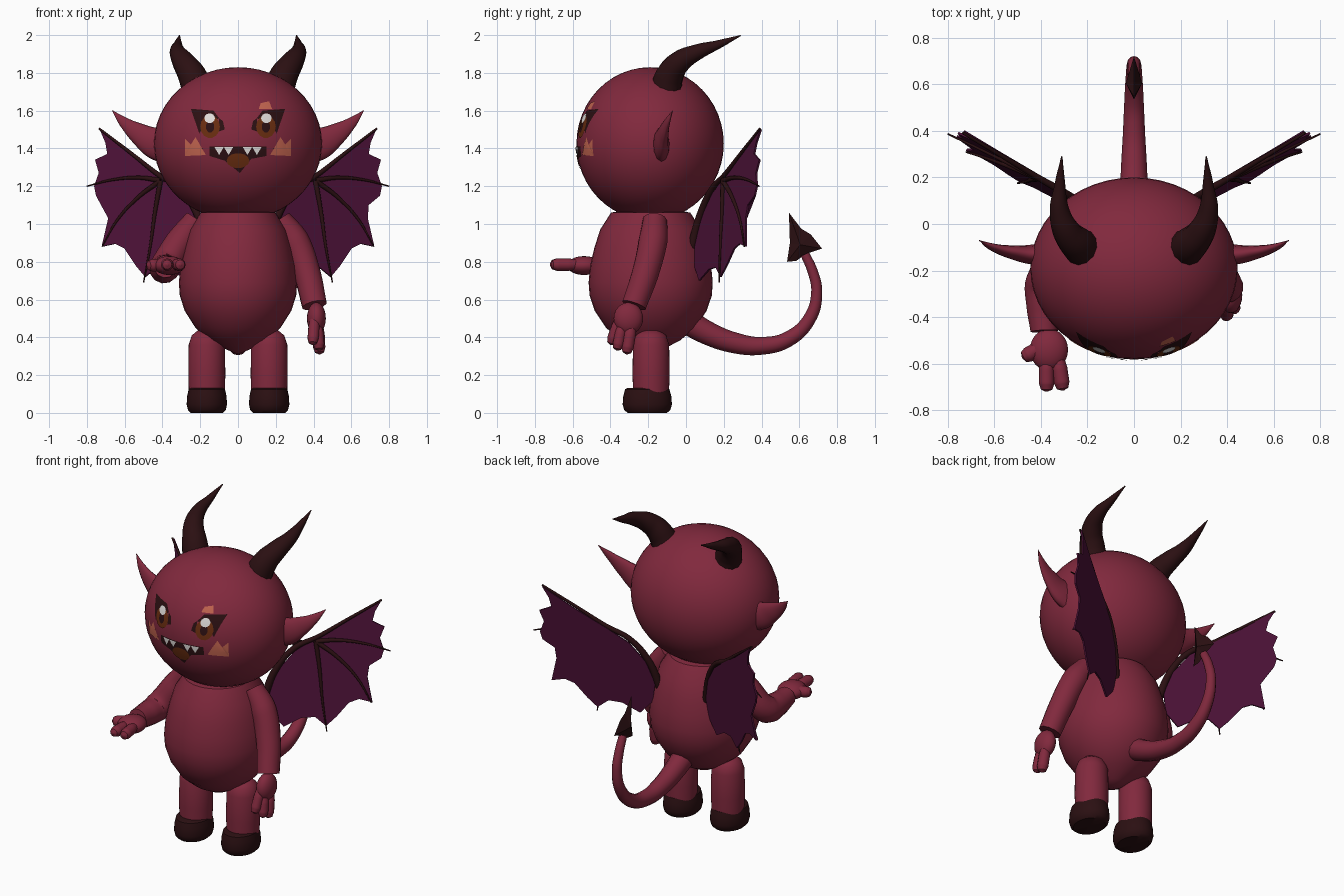
import bpy, bmesh, math
from mathutils import Vector

if "Cube" in bpy.data.objects:
    bpy.data.objects.remove(bpy.data.objects["Cube"], do_unlink=True)


def material(name, r, g, b):
    mat = bpy.data.materials.new(name)
    mat.use_nodes = True
    mat.diffuse_color = (r, g, b, 1)
    shader = mat.node_tree.nodes["Principled BSDF"]
    shader.inputs["Base Color"].default_value = (r, g, b, 1)
    shader.inputs["Roughness"].default_value = 0.8
    return mat


SKIN = material("crimson skin", .22, .022, .047)
DARK = material("dark horn", .024, .005, .006)
PURPLE = material("purple membrane", .075, .006, .04)
SALMON = material("salmon blush", .55, .13, .08)
BROWN = material("amber brown", .14, .026, .005)
WHITE = material("white", .75, .72, .7)


def smooth(obj, angle=40):
    bpy.ops.object.select_all(action="DESELECT")
    obj.select_set(True)
    bpy.context.view_layer.objects.active = obj
    bpy.ops.object.shade_smooth_by_angle(angle=math.radians(angle))


def finish(bm, name, mat, smoothed=True):
    bmesh.ops.recalc_face_normals(bm, faces=bm.faces)
    mesh = bpy.data.meshes.new(name)
    bm.to_mesh(mesh)
    bm.free()
    mesh.materials.append(mat)
    obj = bpy.data.objects.new(name, mesh)
    bpy.context.collection.objects.link(obj)
    if smoothed:
        smooth(obj)
    return obj


def ellipsoid(name, center, size, mat, segments=24):
    bm = bmesh.new()
    bmesh.ops.create_uvsphere(bm, u_segments=segments, v_segments=segments // 2, radius=1)
    bmesh.ops.scale(bm, vec=size, verts=bm.verts)
    bmesh.ops.translate(bm, vec=center, verts=bm.verts)
    return finish(bm, name, mat)


def lathe(name, profile, center, depth, mat):
    """Spin a (radius, height) profile, then stretch it along y."""
    bm = bmesh.new()
    verts = [bm.verts.new((r, 0, z)) for r, z in profile]
    edges = [bm.edges.new(pair) for pair in zip(verts, verts[1:])]
    bmesh.ops.spin(bm, geom=verts + edges, axis=(0, 0, 1), cent=(0, 0, 0),
                   angle=math.tau, steps=36)
    bmesh.ops.remove_doubles(bm, verts=bm.verts, dist=.0005)
    bmesh.ops.scale(bm, vec=(1, depth, 1), verts=bm.verts)
    bmesh.ops.translate(bm, vec=center, verts=bm.verts)
    return finish(bm, name, mat)


def tube(name, points, radii, mat, location=(0, 0, 0), scale=(1, 1, 1)):
    """Tapered round tube through the points, turned into a mesh."""
    curve = bpy.data.curves.new(name, "CURVE")
    curve.dimensions = "3D"
    curve.bevel_depth = 1
    curve.bevel_resolution = 4
    curve.resolution_u = 8
    curve.use_fill_caps = True
    spline = curve.splines.new("BEZIER")
    spline.bezier_points.add(len(points) - 1)
    for knot, co, radius in zip(spline.bezier_points, points, radii):
        knot.co = co
        knot.radius = radius
        knot.handle_left_type = knot.handle_right_type = "AUTO"
    curve.materials.append(mat)
    obj = bpy.data.objects.new(name, curve)
    obj.location, obj.scale = location, scale
    bpy.context.collection.objects.link(obj)
    bpy.ops.object.select_all(action="DESELECT")
    obj.select_set(True)
    bpy.context.view_layer.objects.active = obj
    bpy.ops.object.convert(target="MESH")
    smooth(bpy.context.object)
    return bpy.context.object


def finger(name, start, end, radius):
    a, b = Vector(start), Vector(end)
    steps = (0, .3, .75, .93, 1)
    sizes = (.8, 1, 1, .75, .15)
    tube(name, [a.lerp(b, t) for t in steps], [radius * s for s in sizes], SKIN)


# Head and body
HEAD, HEAD_SIZE = Vector((0, -.19, 1.425)), Vector((.445, .39, .405))
ellipsoid("head", HEAD, HEAD_SIZE, SKIN, 48)
lathe("body", [(0, .31), (.06, .335), (.15, .385), (.225, .45), (.282, .54), (.308, .62),
               (.313, .69), (.305, .78), (.285, .87), (.255, .97), (.2, 1.06), (0, 1.1)],
      (0, -.187, 0), 1.05, SKIN)

# Paired parts: legs, feet, horns, ears
for side, s in (("left", 1), ("right", -1)):
    lathe(side + "_leg", [(.095, .1), (.098, .2), (.096, .36), (.08, .41), (.05, .435), (0, .44)],
          (s * .165, -.185, 0), 1, SKIN)
    lathe(side + "_foot", [(0, 0), (.085, 0), (.1, .015), (.107, .045), (.104, .09), (.096, .125),
                           (.085, .132), (0, .132)], (s * .165, -.205, 0), 1.22, DARK)
    tube(side + "_horn", [(s * .21, -.11, 1.7), (s * .245, -.085, 1.79), (s * .29, -.03, 1.86),
                          (s * .32, .06, 1.91), (s * .318, .17, 1.95), (s * .31, .29, 1.998)],
         (.085, .075, .06, .042, .023, .003), DARK)
    tube(side + "_ear", [(s * .36, 0, 1.41), (s * .44, 0, 1.43), (s * .52, .02, 1.475),
                         (s * .6, .06, 1.535), (s * .665, .12, 1.6)],
         (.1, .085, .058, .03, .002), SKIN, (0, -.13, 0), (1, .5, 1))

# Lowered left arm and hand
tube("left_arm", [(.22, -.165, 1.02), (.3, -.175, .91), (.365, -.215, .74), (.405, -.275, .57)],
     (.065, .078, .073, .067), SKIN)
ellipsoid("left_palm", (.415, -.305, .5), (.05, .078, .085), SKIN)
finger("left_thumb", (.405, -.35, .5), (.395, -.4, .36), .03)
finger("left_front_finger", (.42, -.34, .46), (.43, -.365, .33), .03)
finger("left_back_finger", (.425, -.29, .46), (.432, -.315, .31), .033)

# Raised right arm and open hand
tube("right_arm", [(-.22, -.165, 1.02), (-.31, -.18, .9), (-.385, -.25, .775),
                   (-.39, -.35, .765), (-.385, -.46, .775)],
     (.065, .078, .082, .073, .06), SKIN)
ellipsoid("right_palm", (-.365, -.54, .78), (.082, .09, .05), SKIN)
finger("right_thumb", (-.38, -.52, .785), (-.48, -.575, .78), .033)
finger("right_outer_finger", (-.375, -.58, .785), (-.375, -.72, .785), .033)
finger("right_inner_finger", (-.325, -.58, .785), (-.305, -.715, .785), .033)


# Wings: a scalloped membrane with bones on its front
def wing_point(s, x, z, forward=0):
    return Vector((s * x, .15 + .5 * (x - .33) + .12 * (z - 1.1) - forward, z))


OUTLINE = [(.18, .9), (.22, 1.04), (.3, 1.16), (.41, 1.25), (.56, 1.36), (.73, 1.5),
           (.7, 1.43), (.69, 1.37), (.755, 1.34), (.735, 1.27), (.76, 1.2), (.75, 1.15),
           (.69, 1.1), (.685, 1.03), (.72, .88), (.65, .895), (.6, .87), (.54, .78), (.49, .72),
           (.43, .77), (.36, .76), (.27, .7), (.2, .78)]
BONES = {
    "arm": [(.16, .86), (.21, 1.04), (.3, 1.18), (.42, 1.26), (.56, 1.37), (.735, 1.505)],
    "upper": [(.41, 1.23), (.52, 1.245), (.66, 1.235), (.8, 1.2)],
    "middle": [(.41, 1.23), (.53, 1.14), (.64, 1.02), (.72, .88)],
    "lower": [(.41, 1.23), (.44, 1.06), (.465, .88), (.5, .69)],
}
for side, s in (("left", 1), ("right", -1)):
    bm = bmesh.new()
    bm.faces.new([bm.verts.new(wing_point(s, x, z)) for x, z in OUTLINE])
    bmesh.ops.triangulate(bm, faces=bm.faces)
    membrane = finish(bm, side + "_wing_membrane", PURPLE, False)
    solid = membrane.modifiers.new("thickness", "SOLIDIFY")
    solid.thickness, solid.offset = .01, 0
    for bone, path in BONES.items():
        thick = .024 if bone == "arm" else .014
        radii = [thick * (1 - .75 * i / (len(path) - 1)) for i in range(len(path))]
        tube(f"{side}_wing_{bone}_bone", [wing_point(s, x, z, .01) for x, z in path], radii, DARK)

# Tail with a spade tip
tube("tail", [(0, -.02, .5), (0, .12, .42), (0, .26, .37), (0, .4, .355), (0, .54, .39),
              (0, .655, .5), (0, .692, .64), (0, .67, .75), (0, .63, .84)],
     (.07, .062, .055, .047, .041, .034, .029, .027, .024), SKIN)
bm = bmesh.new()
rim = [bm.verts.new((0, y, z)) for y, z in
       [(.545, 1.06), (.61, .975), (.66, .945), (.72, .87), (.63, .84), (.585, .805), (.535, .8), (.55, .9)]]
for x in (.035, -.035):
    ridge = bm.verts.new((x, .605, .89))
    for a, b in zip(rim, rim[1:] + rim[:1]):
        bm.faces.new((a, b, ridge))
finish(bm, "tail_tip", DARK, False)


# Painted face: thin patches laid on the head
def patch(name, outline, mat, layer=1):
    bm = bmesh.new()
    bm.faces.new([bm.verts.new((x, 0, z)) for x, z in outline])
    bmesh.ops.triangulate(bm, faces=bm.faces)
    bmesh.ops.subdivide_edges(bm, edges=bm.edges, cuts=3, use_grid_fill=True)
    for v in bm.verts:
        u, w = v.co.x / HEAD_SIZE.x, (v.co.z - HEAD.z) / HEAD_SIZE.z
        v.co.y = HEAD.y - HEAD_SIZE.y * math.sqrt(1 - u * u - w * w) - .0022 * layer
    finish(bm, name, mat)


def oval(x, z, rx, rz, count=14):
    turns = [math.tau * i / count for i in range(count)]
    return [(x + rx * math.cos(t), z + rz * math.sin(t)) for t in turns]


for side, s in (("left", 1), ("right", -1)):
    patch(side + "_lash", [(s * x, z) for x, z in
          [(.1, 1.56), (.13, 1.6), (.25, 1.61), (.215, 1.56), (.205, 1.48), (.17, 1.53)]], DARK)
    patch(side + "_iris", oval(s * .148, 1.515, .052, .06), BROWN, 2)
    patch(side + "_pupil", oval(s * .148, 1.515, .022, .032), DARK, 3)
    patch(side + "_glint", oval(s * .15, 1.56, .028, .026), WHITE, 4)
    patch(side + "_inner_lash", [(s * x, z) for x, z in
          [(.07, 1.5), (.1, 1.49), (.1, 1.56), (.08, 1.545)]], DARK)
    patch(side + "_cheek", [(s * x, z) for x, z in
          [(.17, 1.365), (.28, 1.36), (.28, 1.45), (.25, 1.42), (.225, 1.46), (.19, 1.4)]], SALMON)
patch("brow_mark", [(.11, 1.61), (.18, 1.61), (.165, 1.65), (.12, 1.64)], SALMON)
patch("mouth", [(-.15, 1.41), (.15, 1.41), (.15, 1.36), (.07, 1.345), (.01, 1.27),
                (-.07, 1.335), (-.15, 1.36)], DARK)
patch("tongue", oval(0, 1.335, .06, .04), BROWN, 2)
for i, x in enumerate((-.1, -.05, .05, .1)):
    patch(f"tooth_{i}", [(x - .025, 1.408), (x + .025, 1.408), (x, 1.365)], WHITE, 3)
